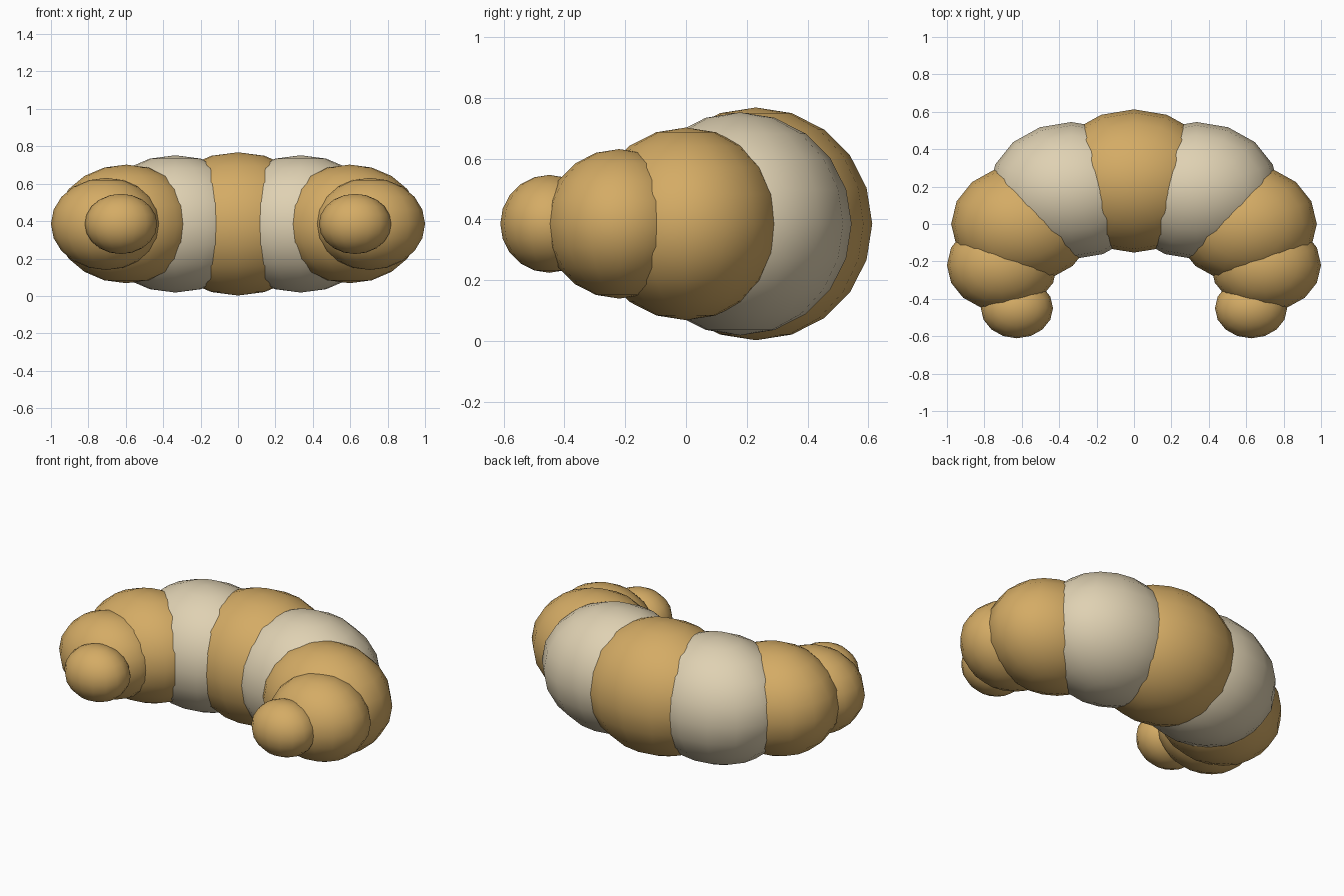
import bpy

cube = bpy.data.objects.get("Cube")
if cube:
    bpy.data.objects.remove(cube, do_unlink=True)


def make_material(name, rgb):
    mat = bpy.data.materials.new(name)
    mat.use_nodes = True
    mat.diffuse_color = (*rgb, 1)
    mat.node_tree.nodes["Principled BSDF"].inputs["Base Color"].default_value = (*rgb, 1)
    return mat


crust = make_material("golden_crust", (0.66, 0.41, 0.13))
dough = make_material("pale_dough", (0.74, 0.64, 0.45))

MID_Z = 0.385   # height of the roll's centre line
STRETCH = 1.2   # every segment is wider than it is deep


def segment(name, x, y, radius, mat):
    """One puffed segment of the roll."""
    bpy.ops.mesh.primitive_uv_sphere_add(
        segments=16, ring_count=10, radius=radius, location=(x, y, MID_Z))
    obj = bpy.context.object
    obj.name = name
    obj.scale.x = STRETCH
    bpy.ops.object.transform_apply(location=False, rotation=False, scale=True)
    obj.data.materials.append(mat)
    bpy.ops.object.shade_smooth()


# Thick middle of the crescent
segment("middle_segment", 0, 0.23, 0.383, crust)

# Segments shrinking along both arms to the tips
arm = [
    ("inner_segment", 0.335, 0.178, 0.367, dough),
    ("outer_segment", 0.597, 0.0, 0.317, crust),
    ("end_segment", 0.705, -0.22, 0.246, crust),
    ("tip", 0.626, -0.45, 0.161, crust),
]
for side, sign in (("left", 1), ("right", -1)):
    for name, x, y, radius, mat in arm:
        segment(f"{side}_{name}", sign * x, y, radius, mat)
